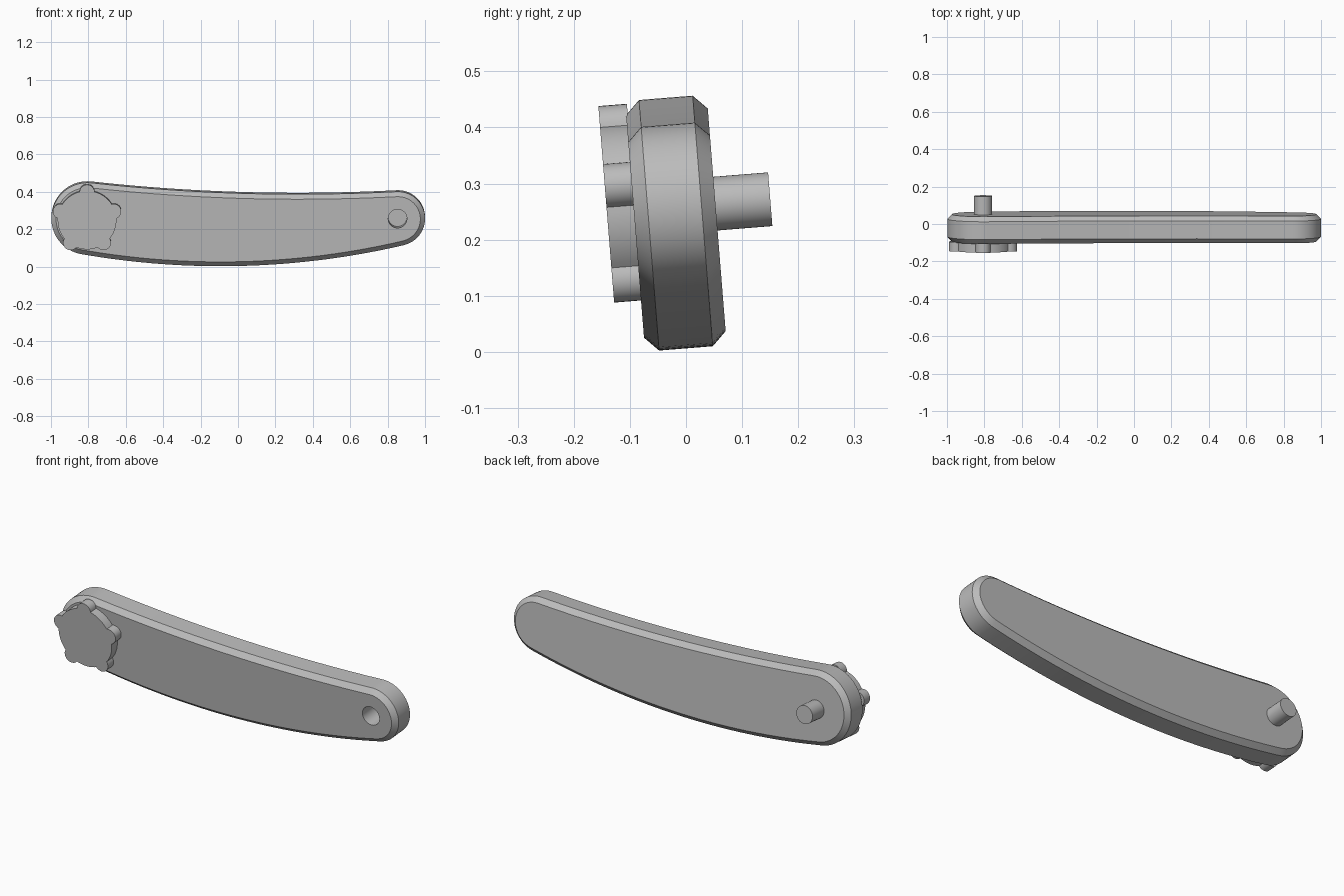
import bpy, bmesh
from math import sin, cos, pi, atan2, acos, radians
from mathutils import Matrix, Vector

if "Cube" in bpy.data.objects:
    bpy.data.objects.remove(bpy.data.objects["Cube"], do_unlink=True)

grey = bpy.data.materials.new("plain grey")
grey.use_nodes = True
COLOUR = (0.5, 0.5, 0.5, 1)
grey.diffuse_color = COLOUR
grey.node_tree.nodes["Principled BSDF"].inputs["Base Color"].default_value = COLOUR

# The whole handle leans forward slightly about its long axis
PIVOT = Vector((0, 0, 0.23))
LEAN = Matrix.Translation(PIVOT) @ Matrix.Rotation(radians(4.6), 4, 'X') @ Matrix.Translation(-PIVOT)


def arc(centre, radius, start, end, steps):
    return [(centre[0] + radius * cos(start + (end - start) * i / steps),
             centre[1] + radius * sin(start + (end - start) * i / steps)) for i in range(steps + 1)]


def loft(name, layers):
    """Skin a stack of (y, outline) layers that share a point count, and cap both ends."""
    bm = bmesh.new()
    rings = [[bm.verts.new((x, y, z)) for x, z in outline] for y, outline in layers]
    count = len(rings[0])
    for low, high in zip(rings, rings[1:]):
        for i in range(count):
            j = (i + 1) % count
            bm.faces.new((low[i], low[j], high[j], high[i]))
    bm.faces.new(rings[0])
    bm.faces.new(rings[-1])
    bmesh.ops.recalc_face_normals(bm, faces=bm.faces)
    bm.transform(LEAN)
    mesh = bpy.data.meshes.new(name)
    bm.to_mesh(mesh)
    bm.free()
    mesh.materials.append(grey)
    obj = bpy.data.objects.new(name, mesh)
    bpy.context.collection.objects.link(obj)
    return obj


def direction(a, b):
    return atan2(b[1] - a[1], b[0] - a[0])


# Arm outline: two round ends joined by tangent long arcs
BIG_END, BIG_R = (-0.805, 0.262), 0.193
SMALL_END, SMALL_R = (0.855, 0.262), 0.145
BELLY, BELLY_R = (-0.093, 4.317), 4.31
BACK, BACK_R = (0.32, 10.433), 10.04


def arm_outline(inset):
    belly_a, belly_b = direction(BELLY, BIG_END), direction(BELLY, SMALL_END)
    back_a, back_b = direction(BACK, BIG_END), direction(BACK, SMALL_END)
    points = arc(BELLY, BELLY_R - inset, belly_a, belly_b, 32)
    points += arc(SMALL_END, SMALL_R - inset, belly_b, back_b + pi, 32)[1:]
    points += arc(BACK, BACK_R + inset, back_b, back_a, 32)[1:]
    points += arc(BIG_END, BIG_R - inset, back_a + pi, belly_a + 2 * pi, 32)[1:-1]
    return points


FRONT, REAR, BEVEL = -0.091, 0.055, 0.025
arm = loft("arm", [(FRONT, arm_outline(BEVEL)), (FRONT + BEVEL, arm_outline(0)),
                   (REAR - BEVEL, arm_outline(0)), (REAR, arm_outline(BEVEL))])


def cylinder(name, centre, radius, y0, y1):
    ring = arc(centre, radius, 0, 2 * pi, 48)[:-1]
    return loft(name, [(y0, ring), (y1, ring)])


# Blind grip socket in the small end
cutter = cylinder("socket_cutter", (0.853, 0.264), 0.05, FRONT - 0.05, FRONT + 0.1)
cutter.hide_render = True
cut = arm.modifiers.new("socket", 'BOOLEAN')
cut.operation, cut.solver, cut.object = 'DIFFERENCE', 'EXACT', cutter
bpy.context.view_layer.objects.active = arm
bpy.ops.object.modifier_apply(modifier=cut.name)
bpy.data.objects.remove(cutter, do_unlink=True)

# Pin on the rear of the big end
HUB = (-0.807, 0.26)
pin = cylinder("pin", HUB, 0.048, REAR - 0.01, 0.153)

# Five-lobed knob on the front of the big end
DISC_R, LOBE_R, LOBE_OUT = 0.157, 0.04, 0.15
join = acos((DISC_R ** 2 + LOBE_OUT ** 2 - LOBE_R ** 2) / (2 * DISC_R * LOBE_OUT))
sweep = atan2(DISC_R * sin(join), DISC_R * cos(join) - LOBE_OUT)
knob_outline = []
for k in range(5):
    a = pi / 2 + k * 2 * pi / 5
    lobe = (HUB[0] + LOBE_OUT * cos(a), HUB[1] + LOBE_OUT * sin(a))
    knob_outline += arc(lobe, LOBE_R, a - sweep, a + sweep, 14)
    knob_outline += arc(HUB, DISC_R, a + join, a + 2 * pi / 5 - join, 10)[1:-1]
knob = loft("knob", [(-0.139, knob_outline), (FRONT + 0.003, knob_outline)])

# Smooth the curved walls, keep the rims crisp
bpy.ops.object.select_all(action='DESELECT')
for obj in (arm, pin, knob):
    obj.select_set(True)
bpy.context.view_layer.objects.active = arm
bpy.ops.object.shade_smooth_by_angle(angle=radians(30))
